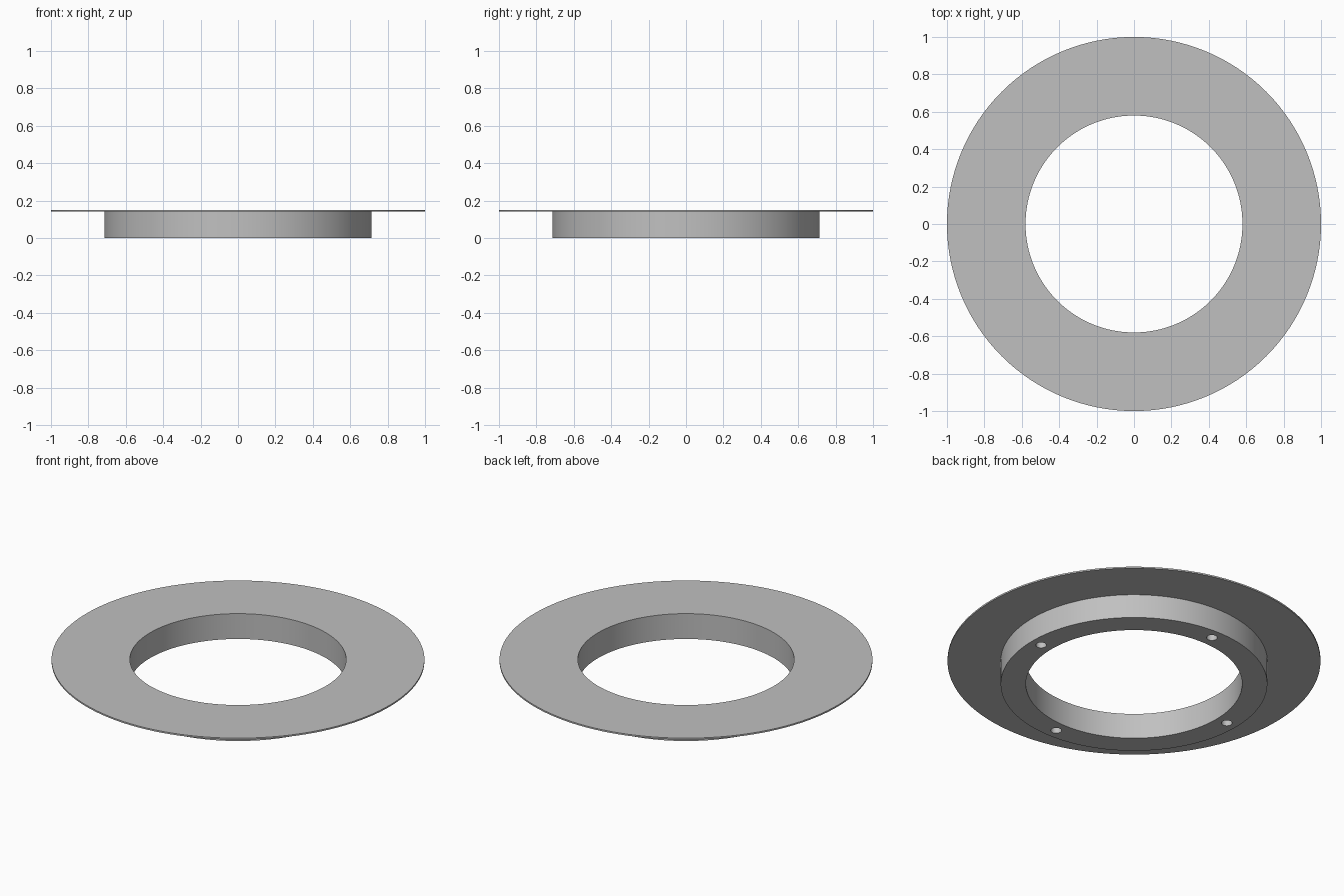
import bpy, bmesh, math
from mathutils import Matrix, Vector

cube = bpy.data.objects.get("Cube")
if cube:
    bpy.data.objects.remove(cube, do_unlink=True)

SEGMENTS = 128
BORE, HUB, RIM = 0.58, 0.715, 1.0
FLANGE_Z, TOP_Z = 0.141, 0.15
HOLE_CIRCLE, HOLE_RADIUS, HOLE_DEPTH = 0.65, 0.029, 0.1

grey = bpy.data.materials.new("light_grey")
grey.use_nodes = True
colour = (0.53, 0.53, 0.53, 1)
grey.diffuse_color = colour
grey.node_tree.nodes["Principled BSDF"].inputs["Base Color"].default_value = colour


def add_object(name, bm):
    bmesh.ops.recalc_face_normals(bm, faces=bm.faces)
    mesh = bpy.data.meshes.new(name)
    bm.to_mesh(mesh)
    bm.free()
    mesh.materials.append(grey)
    obj = bpy.data.objects.new(name, mesh)
    bpy.context.collection.objects.link(obj)
    return obj


# Flanged ring: one closed profile spun around the z axis
profile = [(BORE, 0), (HUB, 0), (HUB, FLANGE_Z), (RIM, FLANGE_Z), (RIM, TOP_Z), (BORE, TOP_Z)]
bm = bmesh.new()
verts = [bm.verts.new((r, 0, z)) for r, z in profile]
edges = [bm.edges.new((v, verts[i - 1])) for i, v in enumerate(verts)]
bmesh.ops.spin(bm, geom=verts + edges, cent=(0, 0, 0), axis=(0, 0, 1),
               angle=math.tau, steps=SEGMENTS, use_merge=True)
bmesh.ops.remove_doubles(bm, verts=bm.verts, dist=0.0001)
ring = add_object("flanged_ring", bm)

# Four blind screw holes in the underside, one on each axis
bm = bmesh.new()
for i in range(4):
    turn = Matrix.Rotation(i * math.pi / 2, 4, "Z")
    place = turn @ Matrix.Translation(Vector((HOLE_CIRCLE, 0, 0)))
    bmesh.ops.create_cone(bm, cap_ends=True, segments=32, radius1=HOLE_RADIUS,
                          radius2=HOLE_RADIUS, depth=2 * HOLE_DEPTH, matrix=place)
cutter = add_object("screw_hole_cutter", bm)

cut = ring.modifiers.new("screw_holes", "BOOLEAN")
cut.operation = "DIFFERENCE"
cut.solver = "EXACT"
cut.object = cutter
bpy.context.view_layer.objects.active = ring
ring.select_set(True)
cutter.select_set(False)
bpy.ops.object.modifier_apply(modifier=cut.name)
bpy.data.objects.remove(cutter, do_unlink=True)

# Smooth round walls with crisp rims
bpy.ops.object.shade_smooth_by_angle(angle=math.radians(30))
